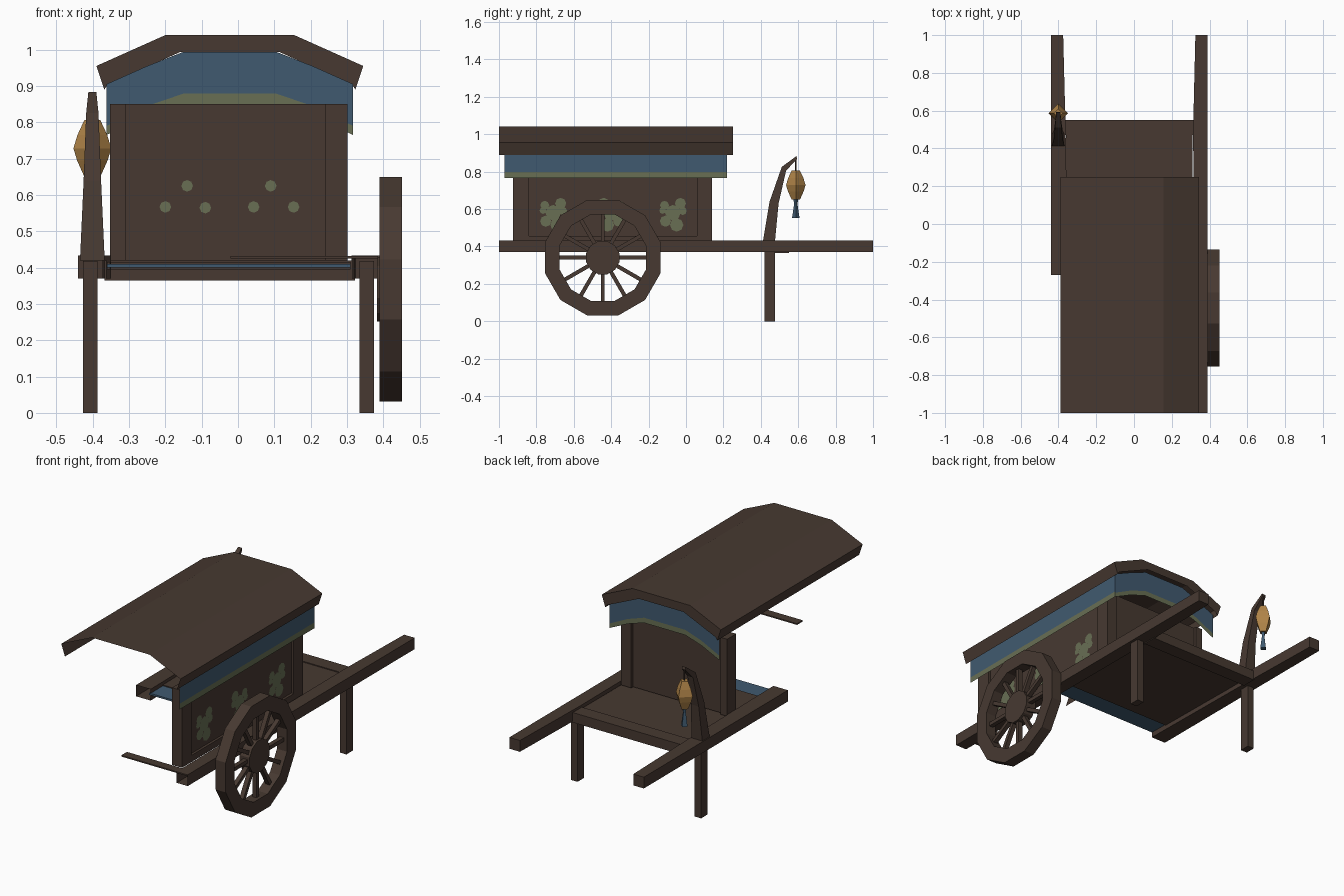
import bpy, bmesh, math
from mathutils import Matrix, Vector

if "Cube" in bpy.data.objects:
    bpy.data.objects.remove(bpy.data.objects["Cube"])


def material(name, rgb):
    m = bpy.data.materials.new(name)
    lin = [((c / 255 + 0.055) / 1.055) ** 2.4 for c in rgb]
    m.diffuse_color = (*lin, 1)
    m.use_nodes = True
    m.node_tree.nodes["Principled BSDF"].inputs["Base Color"].default_value = m.diffuse_color
    return m


WOOD = material("dark wood", (71, 57, 49))
BLUE = material("blue cloth", (64, 90, 112))
GREEN = material("green trim", (104, 111, 84))
GOLD = material("lantern gold", (176, 132, 72))


def finish(bm, name, *mats):
    bmesh.ops.recalc_face_normals(bm, faces=bm.faces)
    me = bpy.data.meshes.new(name)
    bm.to_mesh(me)
    bm.free()
    ob = bpy.data.objects.new(name, me)
    for m in mats:
        me.materials.append(m)
    bpy.context.collection.objects.link(ob)
    return ob


def box(name, x, y, z, mat=WOOD):
    bm = bmesh.new()
    mid = [(a + b) / 2 for a, b in (x, y, z)]
    size = [b - a for a, b in (x, y, z)]
    bmesh.ops.create_cube(bm, size=1, matrix=Matrix.Translation(mid) @ Matrix.Diagonal((*size, 1)))
    return finish(bm, name, mat)


def loft(name, rings, mat=WOOD, cap_start=True, cap_end=True, closed=True):
    """Skin a list of equally long point rings."""
    bm = bmesh.new()
    vs = [[bm.verts.new(p) for p in r] for r in rings]
    n = len(rings[0])
    for a, b in zip(vs, vs[1:]):
        for i in range(n if closed else n - 1):
            j = (i + 1) % n
            bm.faces.new((a[i], a[j], b[j], b[i]))
    if closed and cap_start:
        bm.faces.new(vs[0])
    if closed and cap_end:
        bm.faces.new(vs[-1])
    return finish(bm, name, mat)


def rect(x0, x1, y, z0, z1):
    return [(x0, y, z0), (x1, y, z0), (x1, y, z1), (x0, y, z1)]


# Roof shell with short eaves, and the board along the back gable
outer = [(-0.368, 0.89), (-0.39, 0.955), (-0.20, 1.04), (0.155, 1.04), (0.345, 0.955), (0.323, 0.89)]
inner = [(-0.358, 0.905), (-0.358, 0.905), (-0.16, 0.993), (0.115, 0.993), (0.313, 0.905), (0.313, 0.905)]
loft("roof", [[(x, y, z) for x, z in outer] for y in (-1, 0.25)], closed=False)
loft("roof_gable_board", [[(x, 0.25, z) for x, z in outer], [(x, 0.25, z) for x, z in inner]], closed=False)

# Arched cloth at the back, with its green border
top = [(-0.362, 0.905), (-0.25, 0.955), (-0.15, 0.994), (0.105, 0.994), (0.205, 0.955), (0.317, 0.905)]
low = [0.765, 0.818, 0.85, 0.85, 0.818, 0.765]
edge = [0.79, 0.845, 0.879, 0.879, 0.845, 0.79]
loft("back_valance", [[(x, 0.22, z) for x, z in top], [(p[0], 0.22, z) for p, z in zip(top, edge)]], BLUE, closed=False)
loft("back_valance_border", [[(p[0], 0.22, z) for p, z in zip(top, h)] for h in (edge, low)], GREEN, closed=False)

# Cloth along the right side
for name, z0, z1, mat in (("side_valance", 0.797, 0.905, BLUE), ("side_valance_border", 0.765, 0.797, GREEN)):
    loft(name, [[(0.317, y, z0), (0.317, y, z1)] for y in (-0.97, 0.22)], mat, closed=False)

# Cabin walls, corner posts and rails
box("right_wall", (0.28, 0.288), (-0.9, 0.12), (0.42, 0.85))
box("back_wall", (-0.33, 0.28), (0.115, 0.123), (0.42, 0.85))
box("front_right_post", (0.24, 0.302), (-0.925, -0.84), (0.42, 0.85))
box("back_right_post", (0.24, 0.302), (0.06, 0.14), (0.42, 0.85))
box("back_left_post", (-0.352, -0.31), (0.06, 0.14), (0.42, 0.85))
box("wall_rail", (0.28, 0.302), (-0.84, 0.06), (0.42, 0.457))


# Painted flowers made of thin overlapping discs
def disc_plates(name, discs, axis):
    bm = bmesh.new()
    for k, (a, b, r) in enumerate(discs):
        if axis == "x":
            m = Matrix.Translation((0.2895 + k * 0.00005, a, b)) @ Matrix.Rotation(math.pi / 2, 4, "Y")
        else:
            m = Matrix.Translation((a, 0.1135, b)) @ Matrix.Rotation(math.pi / 2, 4, "X")
        bmesh.ops.create_circle(bm, cap_ends=True, segments=8, radius=r, matrix=m)
    finish(bm, name, GREEN)


petals = [(0, 0, 0.042), (-0.045, 0.04, 0.024), (0.04, 0.05, 0.03), (0.052, 0.01, 0.022),
          (-0.04, -0.045, 0.03), (0.02, -0.065, 0.036), (-0.055, 0.012, 0.018)]
for i, (y, s) in enumerate(((-0.71, 1), (-0.40, -1), (-0.07, 1))):
    disc_plates("side_flower_%d" % i, [(y + s * a, 0.58 + b, r) for a, b, r in petals], "x")
spots = [(-0.14, 0.625), (-0.2, 0.567), (-0.09, 0.565), (0.043, 0.567), (0.09, 0.625), (0.153, 0.567)]
disc_plates("back_wall_flowers", [(x, z, 0.016) for x, z in spots], "y")

# Floor, with a strip of blue cloth at its front edge
box("floor", (-0.36, 0.31), (-0.16, 0.49), (0.395, 0.415))
box("floor_cloth", (-0.36, 0.31), (-0.27, -0.16), (0.40, 0.41), BLUE)
box("back_crossbar", (-0.367, 0.322), (0.47, 0.55), (0.365, 0.42))
box("front_crossbar", (-0.02, 0.385), (-1, -0.95), (0.425, 0.432))

# Carrying shafts, open at the front end
loft("left_shaft", [rect(-0.44, xi, y, 0.37, 0.433) for xi, y in ((-0.35, -0.27), (-0.362, 0.5), (-0.375, 1))],
     cap_start=False)
loft("right_shaft", [rect(xi, 0.39, y, 0.37, 0.433) for xi, y in ((0.322, -1), (0.313, 0.5), (0.325, 1))],
     cap_start=False)

# Support legs
for name, x in (("left_leg", -0.407), ("right_leg", 0.355)):
    box(name, (x - 0.02, x + 0.02), (0.42, 0.477), (0, 0.418))

# Wheel: twelve-sided rim, spokes and hub
WY, WZ = -0.445, 0.34


def wheel_ring(x, r, n=12):
    return [(x, WY + r * math.cos(t), WZ + r * math.sin(t))
            for t in (math.tau * (i + 0.5) / n for i in range(n))]


section = [(0.39, 0.32), (0.452, 0.32), (0.452, 0.24), (0.39, 0.24), (0.39, 0.32)]
loft("wheel_rim", [wheel_ring(x, r) for x, r in section], cap_start=False, cap_end=False)
loft("wheel_hub", [wheel_ring(0.383, 0.092), wheel_ring(0.445, 0.092)])
bm = bmesh.new()
for i in range(12):
    m = (Matrix.Translation((0.42, WY, WZ)) @ Matrix.Rotation(math.tau * i / 12, 4, "X")
         @ Matrix.Translation((0, 0, 0.16)) @ Matrix.Diagonal((0.025, 0.021, 0.17, 1)))
    bmesh.ops.create_cube(bm, size=1, matrix=m)
finish(bm, "wheel_spokes", WOOD)

# Curved lantern pole: (y front, z front, y back, z back, half width)
LX, LY = -0.401, 0.587
path = [(0.41, 0.42, 0.475, 0.42, 0.034), (0.447, 0.64, 0.495, 0.63, 0.024),
        (0.512, 0.825, 0.535, 0.805, 0.017), (0.59, 0.883, 0.594, 0.868, 0.011)]
loft("lantern_pole", [[(LX - w, a, b), (LX + w, a, b), (LX + w, c, d), (LX - w, c, d)]
                      for a, b, c, d, w in path])


# Lantern, string and tassel
def square_ring(z, r):
    return [(LX + r * math.cos(t), LY + r * math.sin(t), z) for t in (math.pi / 2 * i for i in range(4))]


loft("lantern_string", [square_ring(0.80, 0.004), square_ring(0.875, 0.004)])
loft("lantern", [square_ring(z, r) for z, r in ((0.65, 0.022), (0.695, 0.042), (0.728, 0.052), (0.765, 0.041), (0.806, 0.022))], GOLD)
loft("lantern_tassel", [square_ring(0.552, 0.02), square_ring(0.625, 0.009), square_ring(0.65, 0.012)], BLUE)
